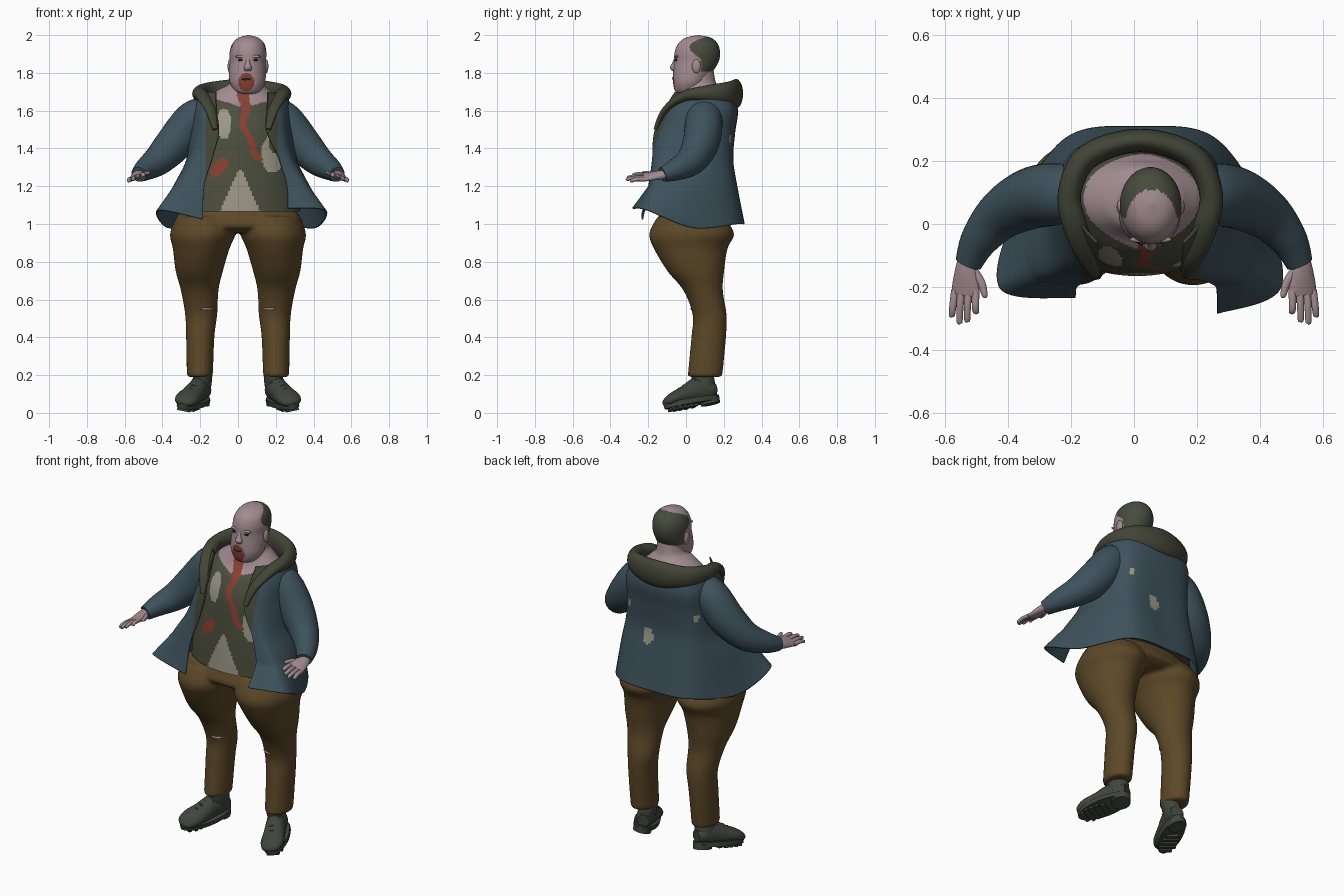
import bpy, bmesh
from math import sin, cos, tau, hypot
from mathutils import Vector, Matrix

if "Cube" in bpy.data.objects:
    bpy.data.objects.remove(bpy.data.objects["Cube"])


def material(name, r, g, b):
    m = bpy.data.materials.new(name)
    m.use_nodes = True
    m.diffuse_color = (r, g, b, 1)
    bsdf = m.node_tree.nodes["Principled BSDF"]
    bsdf.inputs["Base Color"].default_value = (r, g, b, 1)
    bsdf.inputs["Roughness"].default_value = 0.8
    return m


SKIN = material("pale skin", .36, .262, .285)
BLUE = material("coat blue", .047, .083, .106)
BROWN = material("trouser brown", .108, .065, .021)
SHIRT = material("shirt green", .073, .077, .047)
TRIM = material("hood olive", .054, .059, .037)
HAIR = material("hair olive", .064, .07, .047)
BOOT = material("boot leather", .05, .06, .045)
RED = material("blood red", .25, .052, .031)
CREAM = material("torn cream", .34, .315, .245)
DARK = material("dark mouth", .02, .018, .016)


def spline(pts, k):
    """Smooth curve through points of any dimension, k steps per span."""
    p = [pts[0], *pts, pts[-1]]
    out = []
    for i in range(1, len(p) - 2):
        for j in range(k):
            t = j / k
            out.append(tuple(
                b + t * (c - a) / 2 + t * t * (a - 2.5 * b + 2 * c - d / 2)
                + t ** 3 * (1.5 * (b - c) + (d - a) / 2)
                for a, b, c, d in zip(*p[i - 1:i + 3])))
    return out + [tuple(pts[-1])]


def finish(name, bm, mats, rule=None, matrix=None):
    bmesh.ops.recalc_face_normals(bm, faces=bm.faces)
    if rule:
        for f in bm.faces:
            f.material_index = mats.index(rule(*f.calc_center_median()))
    if matrix:
        bm.transform(matrix)
    me = bpy.data.meshes.new(name)
    bm.to_mesh(me)
    bm.free()
    for m in mats:
        me.materials.append(m)
    me.shade_smooth()
    me.set_sharp_from_angle(angle=.75)
    ob = bpy.data.objects.new(name, me)
    bpy.context.collection.objects.link(ob)
    return ob


def skin_rings(rings, closed):
    """Join rows of points with quads."""
    bm = bmesh.new()
    vs = [[bm.verts.new(p) for p in r] for r in rings]
    n = len(vs[0])
    for a, b in zip(vs, vs[1:]):
        for i in range(n if closed else n - 1):
            j = (i + 1) % n
            bm.faces.new((a[i], a[j], b[j], b[i]))
    if closed:
        bm.faces.new(vs[0])
        bm.faces.new(vs[-1])
    return bm


def loft(name, rows, mats, n=24, k=4, tube=False, rule=None, matrix=None):
    """Rows are x, y, z and two radii; a tube's rings follow its path."""
    rows = spline(rows, k)
    rings = []
    for i, (x, y, z, rx, ry) in enumerate(rows):
        u, v = Vector((1, 0, 0)), Vector((0, 1, 0))
        if tube:
            a, b = rows[max(i - 1, 0)], rows[min(i + 1, len(rows) - 1)]
            t = (Vector(b[:3]) - Vector(a[:3])).normalized()
            u = t.cross(Vector((0, 0, 1))).normalized()
            v = u.cross(t)
        c = Vector((x, y, z))
        rings.append([c + u * rx * cos(tau * j / n) + v * ry * sin(tau * j / n)
                      for j in range(n)])
    return finish(name, skin_rings(rings, True), mats, rule, matrix)


def ball(name, loc, size, mat):
    bm = bmesh.new()
    bmesh.ops.create_uvsphere(bm, u_segments=20, v_segments=12, radius=1)
    return finish(name, bm, [mat],
                  matrix=Matrix.Translation(loc) @ Matrix.Diagonal((*size, 1)))


def block(name, loc, size, mat, matrix):
    bm = bmesh.new()
    bmesh.ops.create_cube(bm, size=1)
    return finish(name, bm, [mat], matrix=matrix @ Matrix.Translation(loc)
                  @ Matrix.Diagonal((*size, 1)))


def inside(x, z, cx, cz, rx, rz):
    return hypot((x - cx) / rx, (z - cz) / rz) < 1


# Torso: shirt with stains and torn holes, open neckline, neck
def torso_colour(x, y, z):
    front = y < .05
    wide = .02 + .1 * max(0, z - 1.56)
    line = .035 + .5 * max(0, 1.5 - z) + .008 * sin(z * 40)
    if front and z > 1.34 and abs(x - line) < wide:
        return RED
    if z > 1.615 + .3 * abs(x - .035):
        return SKIN
    if front:
        if inside(x + .5 * (1.3 - z), z, -.1, 1.3, .04, .05):
            return RED
        if abs(x - .01) < .025 + .45 * (1.25 - z) and z < 1.29:
            return CREAM
        if inside(x, z, -.075, 1.53, .04, .08):
            return CREAM
        if inside(x, z, .185, 1.37, .062, .1) and not inside(x, z, .2, 1.42, .035, .05):
            return CREAM
    return SHIRT


loft("torso", [(.01, .05, 1.065, .32, .215), (.01, .04, 1.2, .3, .2),
               (.015, .035, 1.35, .27, .185), (.02, .045, 1.5, .25, .18),
               (.02, .065, 1.6, .225, .16), (.02, .08, 1.66, .195, .125),
               (.03, .08, 1.71, .135, .105), (.045, .07, 1.75, .085, .088),
               (.05, .06, 1.82, .078, .085)],
     [SHIRT, SKIN, RED, CREAM], n=180, k=12, rule=torso_colour)


# Head: balding crown and stained chin
def head_colour(x, y, z):
    bald = z > 1.92 and inside(x, y, .055, 0, .082, .11)
    if z > 1.805 and y > .02 + min(.06, 1.2 * max(0, 1.92 - z)) and not bald:
        return HAIR
    if y < 0 and inside(x, z, .043, 1.75, .042, .048):
        return RED
    return SKIN


loft("head", [(.05, .01, 1.685, .03, .03), (.05, .01, 1.7, .065, .065),
              (.05, .02, 1.745, .092, .088), (.05, .035, 1.8, .098, .103),
              (.052, .055, 1.86, .096, .118), (.053, .06, 1.91, .097, .12),
              (.055, .063, 1.955, .084, .104), (.055, .065, 1.986, .053, .067),
              (.055, .065, 2, .004, .004)],
     [SKIN, HAIR, RED], n=96, k=8, rule=head_colour)
loft("nose", [(.052, -.054, 1.88, .01, .008), (.052, -.06, 1.85, .013, .014),
              (.052, -.066, 1.828, .021, .02), (.052, -.06, 1.81, .018, .012)], [SKIN])
ball("mouth", (.045, -.066, 1.768), (.024, .006, .008), DARK)
ball("teeth", (.045, -.069, 1.774), (.017, .005, .004), CREAM)
for s, side in ((1, "left"), (-1, "right")):
    ball(side + "_eye", (.053 + s * .038, -.052, 1.868), (.015, .007, .006), DARK)
    ball(side + "_brow", (.053 + s * .038, -.049, 1.886), (.028, .01, .008), SKIN)
    ball(side + "_ear", (.053 + s * .096, .055, 1.835), (.012, .023, .037), SKIN)

# Coat: open front; each row has height, front edge, corner, side, back corner, back
COAT = [(1.7, .14, -.06, .19, 0, .24, .1, .17, .22, .25),
        (1.6, .135, -.12, .22, -.05, .26, .1, .2, .24, .275),
        (1.48, .125, -.17, .23, -.1, .275, .08, .2, .23, .26),
        (1.34, .16, -.18, .27, -.13, .29, .06, .21, .225, .25),
        (1.2, .2, -.2, .35, -.16, .34, .05, .22, .245, .27),
        (1.0, .205, -.235, .445, -.205, .395, .04, .235, .275, .31)]


def coat_row(z, ex, ey, fx, fy, sx, sy, bx, by, back):
    flare = max(0, 1.2 - z) * 5
    sweep = min(1, max(0, 1.55 - z) * 5)
    rest = [(fx, fy, z + .075 * flare), (sx, sy, z - .02 * flare), (bx, by, z)]
    left = [(ex + .04 * sweep, ey - .05 * flare, z + .085 * flare)] + rest
    right = [(-x, y, h) for x, y, h in rest[::-1]] + [(-ex, ey, z + .025 * flare)]
    return [Vector((x + .02, y, h))
            for x, y, h in spline(left + [(0, back, z)] + right, 14)]


def coat_colour(x, y, z):
    if y < .02 and z > 1.22 and abs(x - .02) < .19:
        return TRIM
    patch = inside(x, z, .075, 1.295, .034, .05)
    tear = abs(abs(x) - .21) < .009 and abs(z - 1.45) < .022
    return CREAM if y > .12 and (patch or tear) else BLUE


coat = finish("coat", skin_rings([coat_row(*r) for r in spline(COAT, 14)], False),
              [BLUE, TRIM, CREAM], rule=coat_colour)
coat.modifiers.new("cloth", "SOLIDIFY").thickness = .008

# Hood: a folded roll round the shoulders, thinning into the lapels
roll = [(.14, -.16, 1.5, .015, .012), (.163, -.11, 1.6, .032, .018),
        (.206, -.01, 1.675, .038, .028), (.224, .1, 1.69, .037, .042),
        (.165, .215, 1.69, .04, .062)]
roll += [(0, .265, 1.69, .037, .078)] + [(-x, *r) for x, *r in reversed(roll)]
loft("hood", [(x + .02, *r) for x, *r in roll], [TRIM], n=20, k=8, tube=True)

# Trousers: seat and legs, later fused into one cloth surface
trousers = [loft("trousers", [(0, .04, 1.1, .28, .155), (.005, .035, 1.03, .33, .185),
                              (.005, .04, .985, .33, .2), (.01, .045, .955, .2, .15)],
                 [BROWN], n=48)]
loft("left_thigh_tear", [(.237, -.138, .835, .004, .004), (.23, -.121, .805, .012, .005),
                         (.222, -.104, .775, .004, .004)], [SKIN], n=12, tube=True)

for s, side in ((1, "left"), (-1, "right")):
    def flip(rows):
        return [(s * x, *r) for x, *r in rows]

    trousers.append(loft(
        side + "_trouser_leg",
        flip([(.18, .025, 1.04, .145, .175), (.187, .03, .95, .173, .225),
              (.195, .025, .87, .15, .195), (.205, .052, .75, .125, .15),
              (.203, .09, .65, .1, .105), (.195, .125, .52, .085, .09),
              (.2, .12, .4, .075, .092), (.202, .1, .19, .069, .092)]),
        [BROWN], n=48, k=6))
    loft(side + "_knee_tear",
         flip([(.135, .053, .552, .004, .004), (.165, .034, .55, .006, .007),
               (.195, .028, .552, .004, .004)]), [SKIN], n=12, tube=True)
    loft(side + "_sleeve",
         flip([(.17, .09, 1.6, .08, .08), (.245, .095, 1.55, .098, .096),
               (.33, .08, 1.435, .097, .1), (.42, .03, 1.34, .08, .082),
               (.49, -.05, 1.29, .06, .06), (.525, -.125, 1.262, .043, .04)]),
         [BLUE], n=32, k=6, tube=True)

    # Hand, tilted so the thumb side is higher
    tilt = (Matrix.Translation((s * .53, -.18, 1.25))
            @ Matrix.Rotation(s * .35, 4, "Y"))
    loft(side + "_palm",
         flip([(-.005, .08, .012, .026, .024), (0, .03, .008, .037, .022),
               (.003, -.02, .002, .046, .017), (.006, -.045, 0, .043, .013)]),
         [SKIN], tube=True, matrix=tilt)
    for finger, x, tip, reach in (("index", -.03, -.03, .1), ("middle", -.006, 0, .125),
                                  ("ring", .018, .026, .13), ("little", .04, .052, .11)):
        loft(f"{side}_{finger}_finger",
             flip([(x, -.03, 0, .013, .012), ((x + tip) / 2, -.08, .003, .012, .011),
                   (tip, -reach, -.004, .01, .009), (tip, -reach - .006, -.005, .003, .003)]),
             [SKIN], n=10, tube=True, matrix=tilt)
    loft(side + "_thumb",
         flip([(-.02, .035, .004, .016, .014), (-.048, -.005, 0, .014, .012),
               (-.06, -.045, 0, .01, .009), (-.061, -.055, 0, .003, .003)]),
         [SKIN], n=10, tube=True, matrix=tilt)

    # Boot, toe turned out and down
    pose = (Matrix.Translation((s * .235, .05, .032)) @ Matrix.Rotation(s * .4, 4, "Z")
            @ Matrix.Rotation(.15, 4, "X") @ Matrix.Rotation(-.2 * s, 4, "Y"))
    loft(side + "_boot_foot",
         [(0, .13, .07, .035, .035), (0, .1, .075, .048, .05), (0, .04, .085, .052, .07),
          (0, -.04, .07, .06, .052), (0, -.11, .06, .064, .038),
          (0, -.155, .048, .048, .024), (0, -.17, .042, .02, .01)],
         [BOOT], tube=True, matrix=pose)
    loft(side + "_boot_shaft",
         [(0, .07, .07, .05, .06), (0, .075, .13, .05, .062), (0, .075, .19, .046, .055)],
         [BOOT], matrix=pose)
    loft(side + "_boot_sole",
         [(0, -.015, .014, .066, .157), (0, -.015, .042, .068, .16)],
         [BOOT], n=32, k=1, matrix=pose)
    loft(side + "_boot_heel", [(0, .088, 0, .05, .052), (0, .088, .03, .052, .054)],
         [BOOT], k=1, matrix=pose)
    for i in range(5):
        block(f"{side}_boot_tread_{i + 1}", (0, -.135 + i * .032, .01),
              (.07 + .025 * (0 < i < 4), .018, .022), BOOT, pose)
    for i in range(4):
        y, z = .02 - i * .03, .15 - i * .013
        loft(f"{side}_boot_lace_{i + 1}",
             [(-.036, y, z - .018, .005, .005), (0, y, z, .005, .005),
              (.036, y, z - .018, .005, .005)],
             [TRIM], n=8, tube=True, matrix=pose)

# Fuse the trousers and soften the joins
with bpy.context.temp_override(active_object=trousers[0], object=trousers[0],
                               selected_objects=trousers,
                               selected_editable_objects=trousers):
    bpy.ops.object.join()
fuse = trousers[0].modifiers.new("fuse", "REMESH")
fuse.mode, fuse.voxel_size, fuse.use_smooth_shade = "VOXEL", .011, True
soften = trousers[0].modifiers.new("soften", "SMOOTH")
soften.factor, soften.iterations = .5, 6
